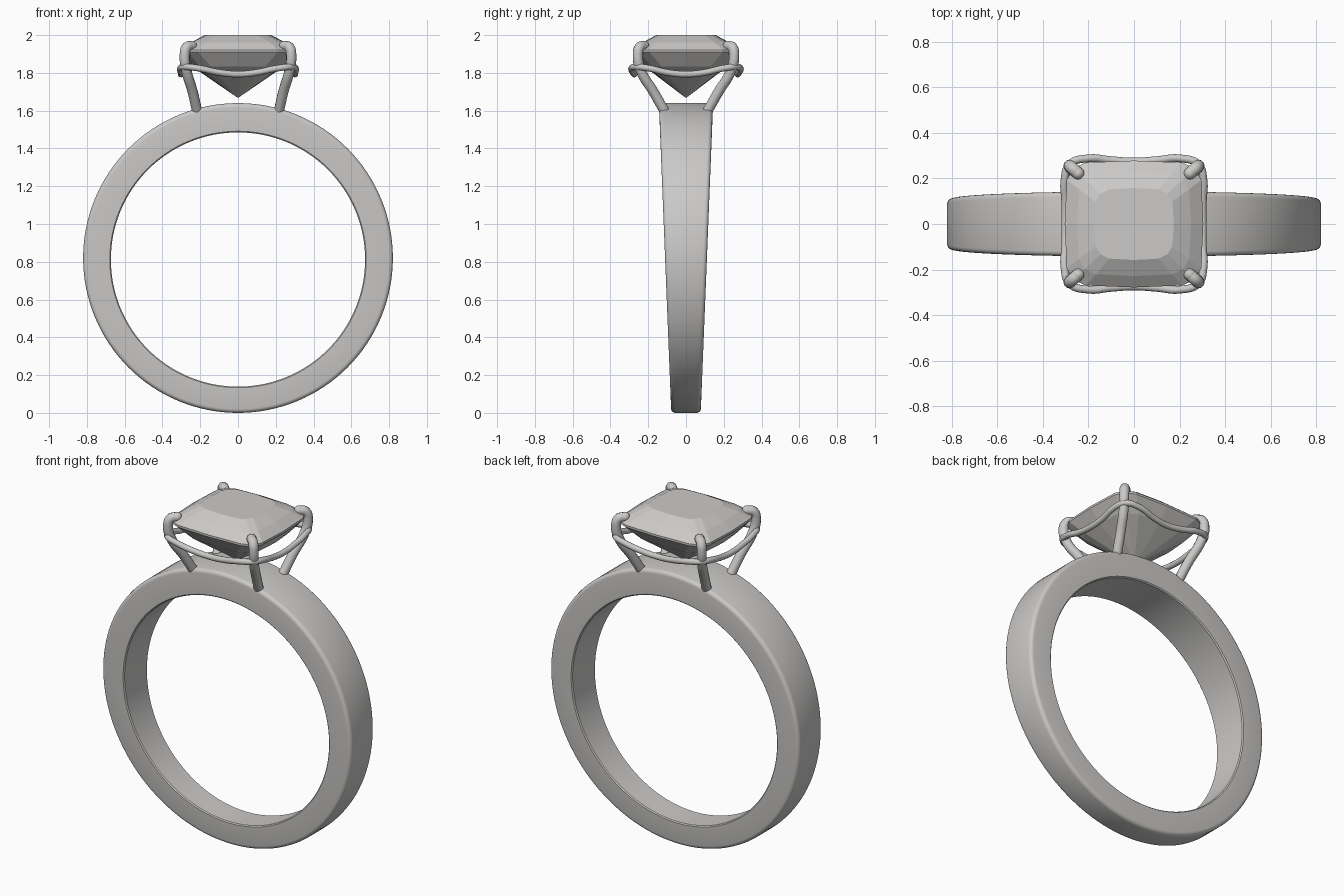
import bpy, bmesh, math

cube = bpy.data.objects.get("Cube")
if cube:
    bpy.data.objects.remove(cube, do_unlink=True)

metal = bpy.data.materials.new("pale_grey")
metal.use_nodes = True
colour = (0.6, 0.59, 0.58, 1)
metal.diffuse_color = colour
metal.node_tree.nodes["Principled BSDF"].inputs["Base Color"].default_value = colour


def select(obj):
    bpy.ops.object.select_all(action='DESELECT')
    obj.select_set(True)
    bpy.context.view_layer.objects.active = obj


def loft(name, loops, wrap=False):
    """Bridge equal loops of points; cap the ends unless the loft wraps."""
    bm = bmesh.new()
    rows = [[bm.verts.new(p) for p in loop] for loop in loops]
    n = len(rows[0])
    for i in range(len(rows) if wrap else len(rows) - 1):
        a, b = rows[i], rows[(i + 1) % len(rows)]
        for j in range(n):
            k = (j + 1) % n
            bm.faces.new((a[j], a[k], b[k], b[j]))
    if not wrap:
        bm.faces.new(rows[0])
        bm.faces.new(rows[-1])
    bmesh.ops.remove_doubles(bm, verts=bm.verts, dist=0.0005)
    bmesh.ops.recalc_face_normals(bm, faces=bm.faces)
    mesh = bpy.data.meshes.new(name)
    bm.to_mesh(mesh)
    bm.free()
    obj = bpy.data.objects.new(name, mesh)
    bpy.context.collection.objects.link(obj)
    mesh.materials.append(metal)
    return obj


def tube(name, points, radius, closed=False):
    """Smooth round wire through the points, as a mesh."""
    curve = bpy.data.curves.new(name, 'CURVE')
    curve.dimensions = '3D'
    curve.bevel_depth = radius
    curve.bevel_resolution = 4
    curve.resolution_u = 8
    curve.use_fill_caps = True
    spline = curve.splines.new('BEZIER')
    spline.bezier_points.add(len(points) - 1)
    for bp, p in zip(spline.bezier_points, points):
        bp.co = p
        bp.handle_left_type = bp.handle_right_type = 'AUTO'
    spline.use_cyclic_u = closed
    curve.materials.append(metal)
    obj = bpy.data.objects.new(name, curve)
    bpy.context.collection.objects.link(obj)
    select(obj)
    bpy.ops.object.convert(target='MESH')
    obj = bpy.context.object
    bpy.ops.object.shade_smooth_by_angle(angle=math.radians(50))
    return obj


def mirror_xy(obj):
    mod = obj.modifiers.new("four_corners", 'MIRROR')
    mod.use_axis = (True, True, False)
    mod.use_mirror_merge = False


# Band: tapered section swept round, with rounded outer corners
def band_section(t):
    section = []
    outer, inner, bevel = 0.82, 0.673, 0.022
    half = [(inner, -0.006), (inner + 0.006, 0), (outer - bevel, 0)]
    for s in range(1, 5):
        a = s * math.pi / 8
        half.append((outer - bevel + bevel * math.sin(a), -bevel * (1 - math.cos(a))))
    for side, pts in ((1, half), (-1, half[::-1])):
        for r, inset in pts:
            drop = 0.008 * (outer - r) / (outer - inner)
            x, z = r * math.sin(t), 0.82 - drop + r * math.cos(t)
            section.append((x, side * (0.078 + 0.04 * z + inset), z))
    return section


SEG = 128
band = loft("band", [band_section(2 * math.pi * i / SEG) for i in range(SEG)], wrap=True)
select(band)
bpy.ops.object.shade_smooth_by_angle(angle=math.radians(40))


# Stone: cushion outlines stacked from culet to table, flat facets
def cushion(a, b, z, power=0.5, n=16):
    pts = []
    for i in range(n):
        c, s = math.cos(2 * math.pi * i / n), math.sin(2 * math.pi * i / n)
        pts.append((a * math.copysign(abs(c) ** power, c),
                    b * math.copysign(abs(s) ** power, s), z))
    return pts


loft("stone", [
    cushion(0.004, 0.004, 1.67),
    cushion(0.245, 0.222, 1.835, 0.55),
    cushion(0.304, 0.278, 1.91, 0.38),
    cushion(0.304, 0.278, 1.922, 0.38),
    cushion(0.25, 0.228, 1.962, 0.42),
    cushion(0.175, 0.158, 2.0),
])

# Prongs: one claw hooked over a stone corner, mirrored to all four
path = [(0.218, 0.118, 1.605), (0.24, 0.172, 1.7), (0.272, 0.238, 1.81),
        (0.282, 0.255, 1.89), (0.272, 0.246, 1.935), (0.245, 0.222, 1.943)]
mirror_xy(tube("prongs", path, 0.027))
for label, spot in (("prong_feet", path[0]), ("prong_tips", path[-1])):
    bpy.ops.mesh.primitive_uv_sphere_add(segments=16, ring_count=10, radius=0.027)
    ball = bpy.context.object
    ball.name = label
    for v in ball.data.vertices:
        v.co = [c + s for c, s in zip(v.co, spot)]
    ball.data.materials.append(metal)
    bpy.ops.object.shade_smooth()
    mirror_xy(ball)

# Gallery wire: wavy loop under the stone joining the prongs
quarter = [(0.302, 0, 1.793), (0.302, 0.1, 1.802), (0.305, 0.19, 1.823),
           (0.282, 0.262, 1.832), (0.2, 0.288, 1.823), (0.1, 0.28, 1.802), (0, 0.274, 1.793)]
upper = quarter + [(-x, y, z) for x, y, z in quarter[-2::-1]]
ring = upper + [(x, -y, z) for x, y, z in upper[-2:0:-1]]
tube("gallery_wire", ring, 0.017, closed=True)
